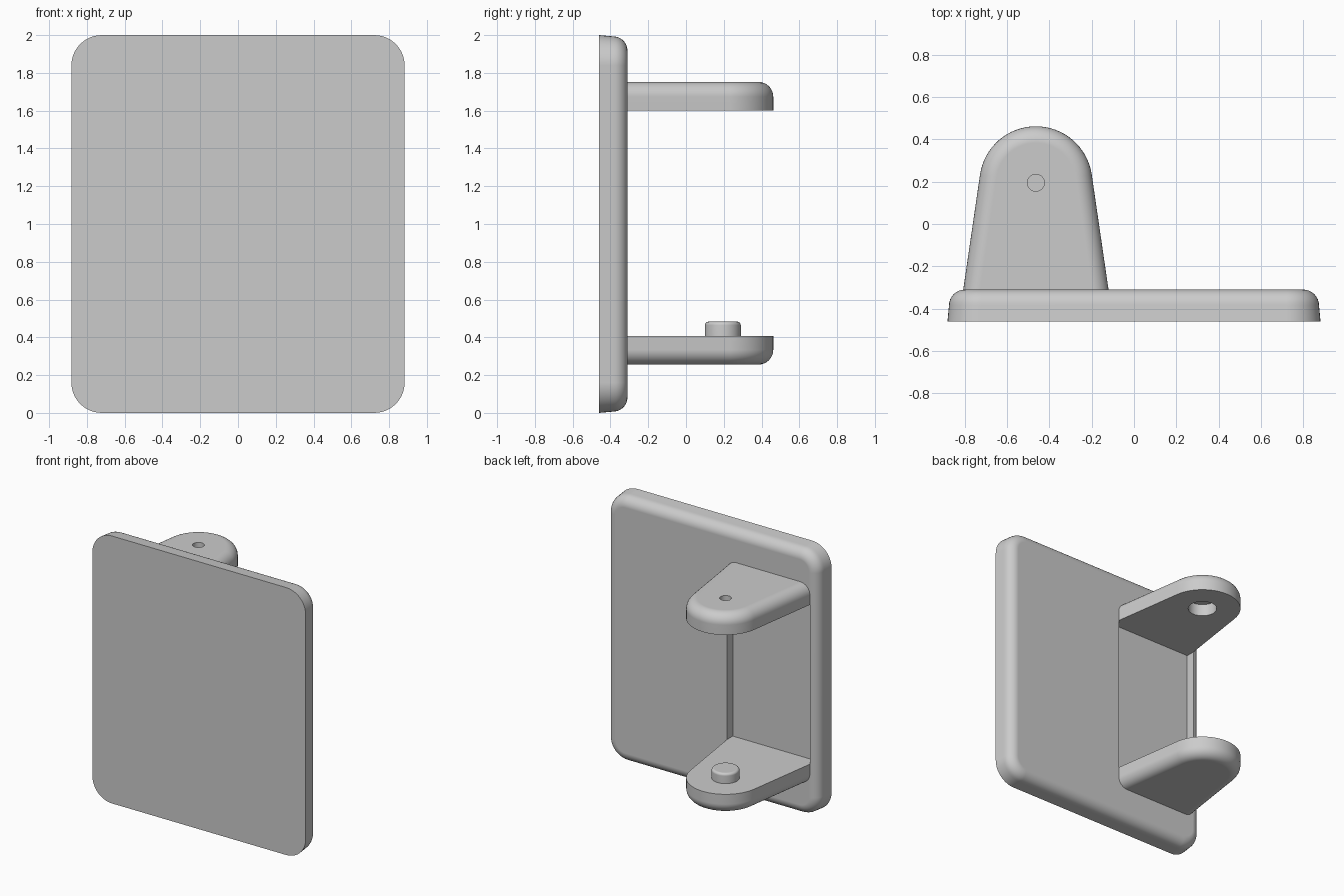
import bpy
import bmesh
from math import sin, cos, tan, pi, radians

if "Cube" in bpy.data.objects:
    bpy.data.objects.remove(bpy.data.objects["Cube"])

grey = bpy.data.materials.new("plain_grey")
grey.use_nodes = True
grey.diffuse_color = (0.6, 0.6, 0.6, 1)
grey.node_tree.nodes["Principled BSDF"].inputs["Base Color"].default_value = (0.6, 0.6, 0.6, 1)

AXIS_X, AXIS_Y = -0.464, 0.195      # hinge axis
BACK = -0.31                        # rear face of the panel
INNER_LOW, INNER_HIGH = 0.408, 1.60  # facing sides of the two brackets
THICK = 0.152


def loft(name, loops):
    """Closed solid through a stack of matching loops."""
    bm = bmesh.new()
    rings = [[bm.verts.new(p) for p in loop] for loop in loops]
    n = len(rings[0])
    for a, b in zip(rings, rings[1:]):
        for i in range(n):
            j = (i + 1) % n
            bm.faces.new((a[i], a[j], b[j], b[i]))
    bm.faces.new(rings[0])
    bm.faces.new(rings[-1])
    bmesh.ops.recalc_face_normals(bm, faces=bm.faces)
    mesh = bpy.data.meshes.new(name)
    bm.to_mesh(mesh)
    bm.free()
    obj = bpy.data.objects.new(name, mesh)
    bpy.context.collection.objects.link(obj)
    mesh.materials.append(grey)
    return obj


def fillet(height, radius, draft=0.0, steps=8):
    """(inset, height) pairs: straight wall, then a quarter round."""
    arc = [(draft + radius * (1 - cos(t)), height - radius + radius * sin(t))
           for t in (pi / 2 * i / steps for i in range(steps + 1))]
    return [(0, 0)] + arc


def rounded_rect(w, h, r, steps=10):
    pts = []
    for q, (sx, sz) in enumerate(((1, 1), (-1, 1), (-1, -1), (1, -1))):
        for i in range(steps + 1):
            t = pi / 2 * (q + i / steps)
            pts.append((sx * (w - r) + r * cos(t), sz * (h - r) + r * sin(t)))
    return pts


def tongue(inset, root=-0.41, steps=32):
    """Round-ended outline with sides tangent to the tip arc."""
    r, lean = 0.267 - inset, radians(8.3)
    half = r / cos(lean) + (AXIS_Y - root) * tan(lean)
    arc = [(AXIS_X + r * cos(t), AXIS_Y + r * sin(t))
           for t in (lean + (pi - 2 * lean) * i / steps for i in range(steps + 1))]
    return [(AXIS_X + half, root)] + arc + [(AXIS_X - half, root)]


def lathe(name, profile, steps=48):
    """Round solid about the hinge axis from (radius, z) pairs."""
    return loft(name, [[(AXIS_X + r * cos(2 * pi * i / steps),
                         AXIS_Y + r * sin(2 * pi * i / steps), z)
                        for i in range(steps)] for r, z in profile])


def cut(obj, cutter):
    cutter.hide_render = True
    mod = obj.modifiers.new("cut", 'BOOLEAN')
    mod.operation, mod.solver, mod.object = 'DIFFERENCE', 'EXACT', cutter
    bpy.context.view_layer.objects.active = obj
    bpy.ops.object.modifier_apply(modifier=mod.name)
    bpy.data.objects.remove(cutter)


def bracket(name, z, direction):
    return loft(name, [[(x, y, z + direction * h) for x, y in tongue(d)]
                       for d, h in fillet(THICK, 0.078)])


# Panel with rounded corners and a filleted rear rim
panel = loft("panel", [[(x, -0.46 + h, 1 + z)
                        for x, z in rounded_rect(0.882 - d, 1 - d, 0.16 - d)]
                       for d, h in fillet(BACK + 0.46, 0.075, draft=0.007)])

# Shallow recess between the brackets
x0, x1 = AXIS_X - 0.343, AXIS_X + 0.343
z0, z1 = INNER_LOW - 0.01, INNER_HIGH + 0.01
cut(panel, loft("recess_cutter", [[(x0, y, z0), (x1, y, z0), (x1, y, z1), (x0, y, z1)]
                                  for y in (BACK - 0.07, BACK + 0.1)]))

# Mirrored pair of brackets
upper = bracket("upper_bracket", INNER_HIGH, 1)
lower = bracket("lower_bracket", INNER_LOW, -1)

# Stepped socket: wide below, narrow through the top
socket_top = INNER_HIGH + 0.09
cut(upper, lathe("socket_cutter", [(0.1, INNER_HIGH - 0.05), (0.1, socket_top),
                                   (0.04, socket_top), (0.04, INNER_HIGH + 0.25)]))

# Pin standing on the lower bracket
pin = lathe("pivot_pin", [(0.095, INNER_LOW - 0.02)] +
            [(0.095 - d, INNER_LOW + h) for d, h in fillet(0.075, 0.018, steps=4)])

# Smooth rounds with flat main faces
for obj in (panel, upper, lower, pin):
    bpy.ops.object.select_all(action='DESELECT')
    obj.select_set(True)
    bpy.context.view_layer.objects.active = obj
    bpy.ops.object.shade_smooth_by_angle(angle=radians(30))
    obj.modifiers.new("flat_main_faces", 'WEIGHTED_NORMAL').keep_sharp = True
